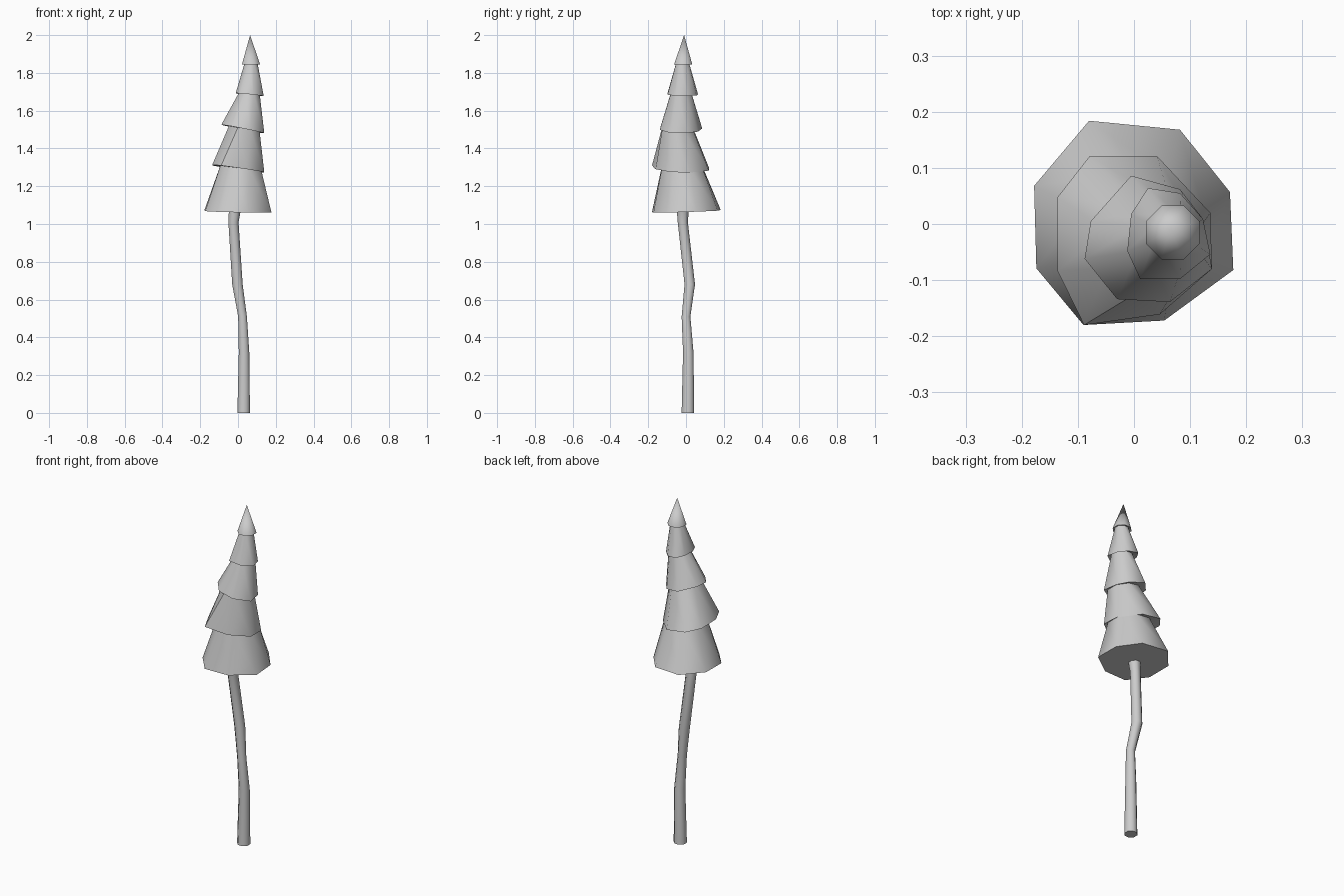
import bpy, bmesh
from math import cos, sin, pi

if "Cube" in bpy.data.objects:
    bpy.data.objects.remove(bpy.data.objects["Cube"])


def ring(cx, cy, z, r, n=8, tx=0.0, ty=0.0):
    """Octagon-like ring, clockwise from the back left, tilted by tx / ty."""
    pts = []
    for i in range(n):
        a = pi / 2 + pi / n - 2 * pi * i / n
        x, y = cx + r * cos(a), cy + r * sin(a)
        pts.append((x, y, z + tx * (x - cx) + ty * (y - cy)))
    return pts


def loft(name, rings, apex=None):
    """Skin consecutive rings, cap the bottom and close the top."""
    bm = bmesh.new()
    loops = [[bm.verts.new(p) for p in r] for r in rings]
    for a, b in zip(loops, loops[1:]):
        for i in range(len(a)):
            j = (i + 1) % len(a)
            bm.faces.new((a[i], a[j], b[j], b[i]))
    bm.faces.new(loops[0])
    if apex:
        tip = bm.verts.new(apex)
        top = loops[-1]
        for i in range(len(top)):
            bm.faces.new((top[i], top[(i + 1) % len(top)], tip))
    else:
        bm.faces.new(loops[-1])
    bmesh.ops.recalc_face_normals(bm, faces=bm.faces)
    mesh = bpy.data.meshes.new(name)
    bm.to_mesh(mesh)
    bm.free()
    obj = bpy.data.objects.new(name, mesh)
    bpy.context.collection.objects.link(obj)
    bpy.ops.object.select_all(action='DESELECT')
    obj.select_set(True)
    bpy.context.view_layer.objects.active = obj
    bpy.ops.object.shade_smooth_by_angle(angle=pi / 3)
    return obj


# Crooked trunk: x, y, z, radius
path = [(.03, .01, 0, .036), (.032, .012, .32, .030), (.024, 0, .51, .025),
        (-.003, .02, .68, .030), (-.024, -.017, 1.01, .029),
        (-.017, -.017, 1.07, .034)]
loft("trunk", [ring(x, y, z, r) for x, y, z, r in path])

# Foliage tiers: irregular skirt outline, skirt height and tilt, then narrow top
tiers = [
    ([(-.08, .184), (.082, .168), (.171, .057), (.177, -.082),
      (.054, -.172), (-.09, -.18), (-.174, -.079), (-.178, .068)],
     (1.067, -.02, .03), (.015, -.02, 1.295, .118, -.12)),
    ([(-.079, .121), (.041, .121), (.136, .02), (.139, -.08),
      (.046, -.161), (-.089, -.18), (-.136, -.084), (-.136, .048)],
     (1.292, -.14, -.03), (.033, -.045, 1.505, .088, -.17)),
    ([(-.005, .086), (.082, .062), (.123, .009), (.139, -.08),
      (.064, -.139), (-.03, -.134), (-.088, -.062), (-.077, .005)],
     (1.507, -.2, -.03), (.061, -.026, 1.695, .058, -.08)),
    ([(.025, .064), (.082, .055), (.123, .009), (.136, -.054),
      (.082, -.098), (.011, -.098), (-.012, -.048), (-.005, .018)],
     (1.69, -.1, -.03), (.069, -.018, 1.852, .037, 0)),
]
rings = []
for outline, (z, tx, ty), (cx, cy, top_z, r, tilt) in tiers:
    rings.append([(x, y, z + tx * x + ty * y) for x, y in outline])
    rings.append(ring(cx, cy, top_z, r, tx=tilt))
# Pointed tip
rings.append(ring(.069, -.015, 1.845, .052))
loft("foliage", rings, apex=(.064, -.01, 2.0))
